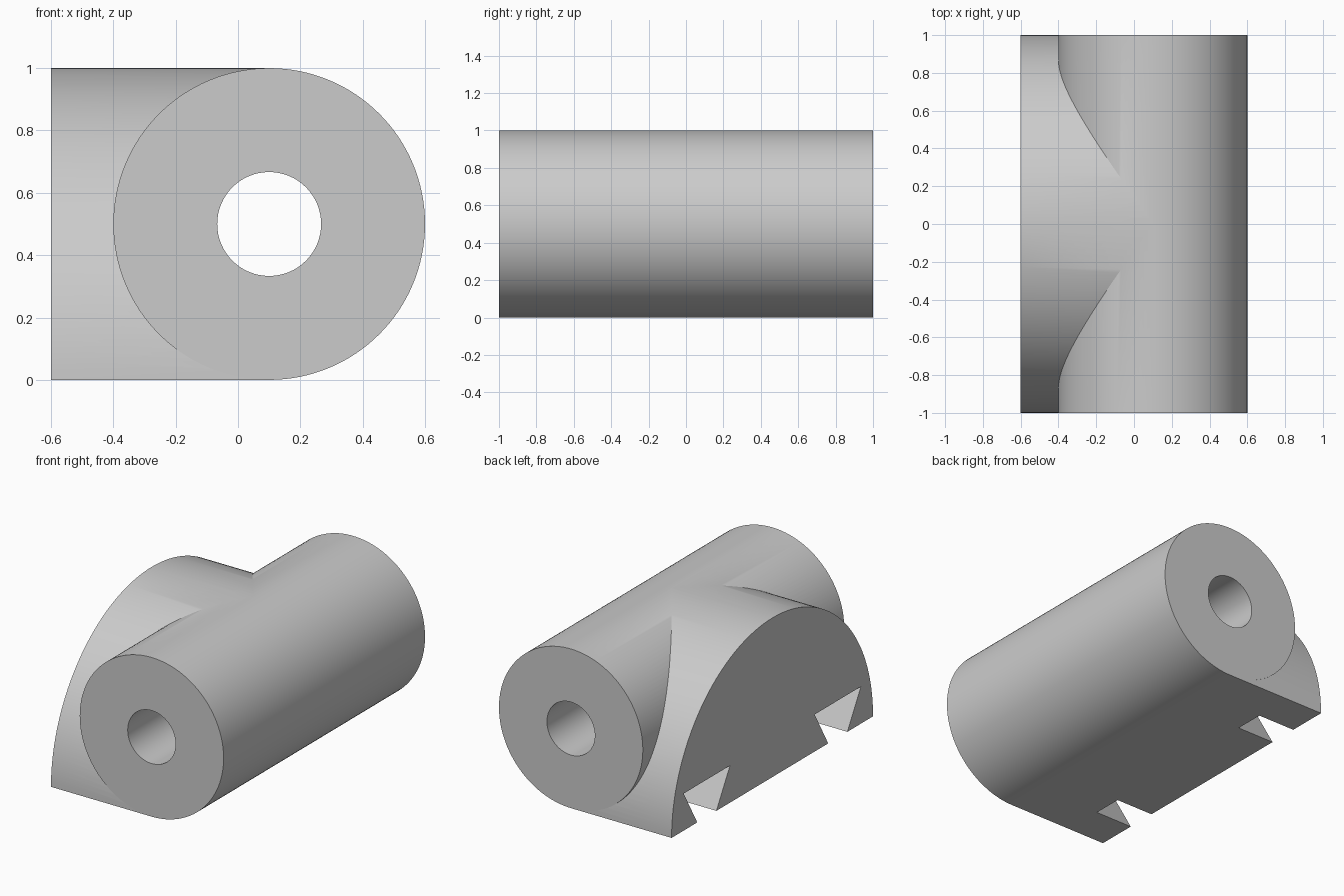
import bpy, bmesh, math
from mathutils import Vector

cube = bpy.data.objects.get("Cube")
if cube:
    bpy.data.objects.remove(cube, do_unlink=True)

GREY = (0.6, 0.6, 0.6, 1)
metal = bpy.data.materials.new("plain grey")
metal.use_nodes = True
metal.diffuse_color = GREY
metal.node_tree.nodes["Principled BSDF"].inputs["Base Color"].default_value = GREY

AXIS_X, AXIS_Z, RADIUS, BORE = 0.1, 0.5, 0.5, 1 / 6
BACK_X = -0.6


def prism(name, profile, sweep):
    """Extrude a closed outline along a vector."""
    bm = bmesh.new()
    face = bm.faces.new([bm.verts.new(p) for p in profile])
    extruded = bmesh.ops.extrude_face_region(bm, geom=[face], use_keep_orig=True)
    verts = [v for v in extruded["geom"] if isinstance(v, bmesh.types.BMVert)]
    bmesh.ops.translate(bm, vec=Vector(sweep), verts=verts)
    bmesh.ops.recalc_face_normals(bm, faces=bm.faces[:])
    mesh = bpy.data.meshes.new(name)
    bm.to_mesh(mesh)
    bm.free()
    mesh.materials.append(metal)
    obj = bpy.data.objects.new(name, mesh)
    bpy.context.collection.objects.link(obj)
    return obj


def circle(radius, y, count):
    angles = [math.tau * i / count for i in range(count)]
    return [(AXIS_X + radius * math.cos(a), y, AXIS_Z + radius * math.sin(a)) for a in angles]


def combine(target, tool, operation):
    """Apply a boolean and remove the tool object."""
    mod = target.modifiers.new(tool.name, 'BOOLEAN')
    mod.object, mod.operation, mod.solver = tool, operation, 'EXACT'
    bpy.ops.object.select_all(action='DESELECT')
    target.select_set(True)
    bpy.context.view_layer.objects.active = target
    bpy.ops.object.modifier_apply(modifier=mod.name)
    bpy.data.objects.remove(tool, do_unlink=True)


# Round barrel lying along y
body = prism("bored_barrel_with_arch", circle(RADIUS, -1, 128), (0, 2, 0))

# Half-round block behind the barrel
arc = [math.pi * i / 96 for i in range(97)]
arch = prism("arch_block", [(BACK_X, math.cos(a), math.sin(a)) for a in arc],
             (AXIS_X - BACK_X, 0, 0))
combine(body, arch, 'UNION')

# Through bore
combine(body, prism("bore", circle(BORE, -1.1, 64), (0, 2.2, 0)), 'DIFFERENCE')

# Pair of dovetail slots under the flat end
for side in (-1, 1):
    mid, top, drop = 0.65 * side, 0.233, 0.1
    narrow, wide = 0.095, 0.23
    low = narrow - (wide - narrow) * drop / top
    outline = [(mid - low, -drop), (mid + low, -drop), (mid + wide, top), (mid - wide, top)]
    slot = prism("slot", [(BACK_X - 0.1, y, z) for y, z in outline], (0.36, 0, 0))
    combine(body, slot, 'DIFFERENCE')

bpy.ops.object.shade_smooth_by_angle(angle=math.radians(25))
